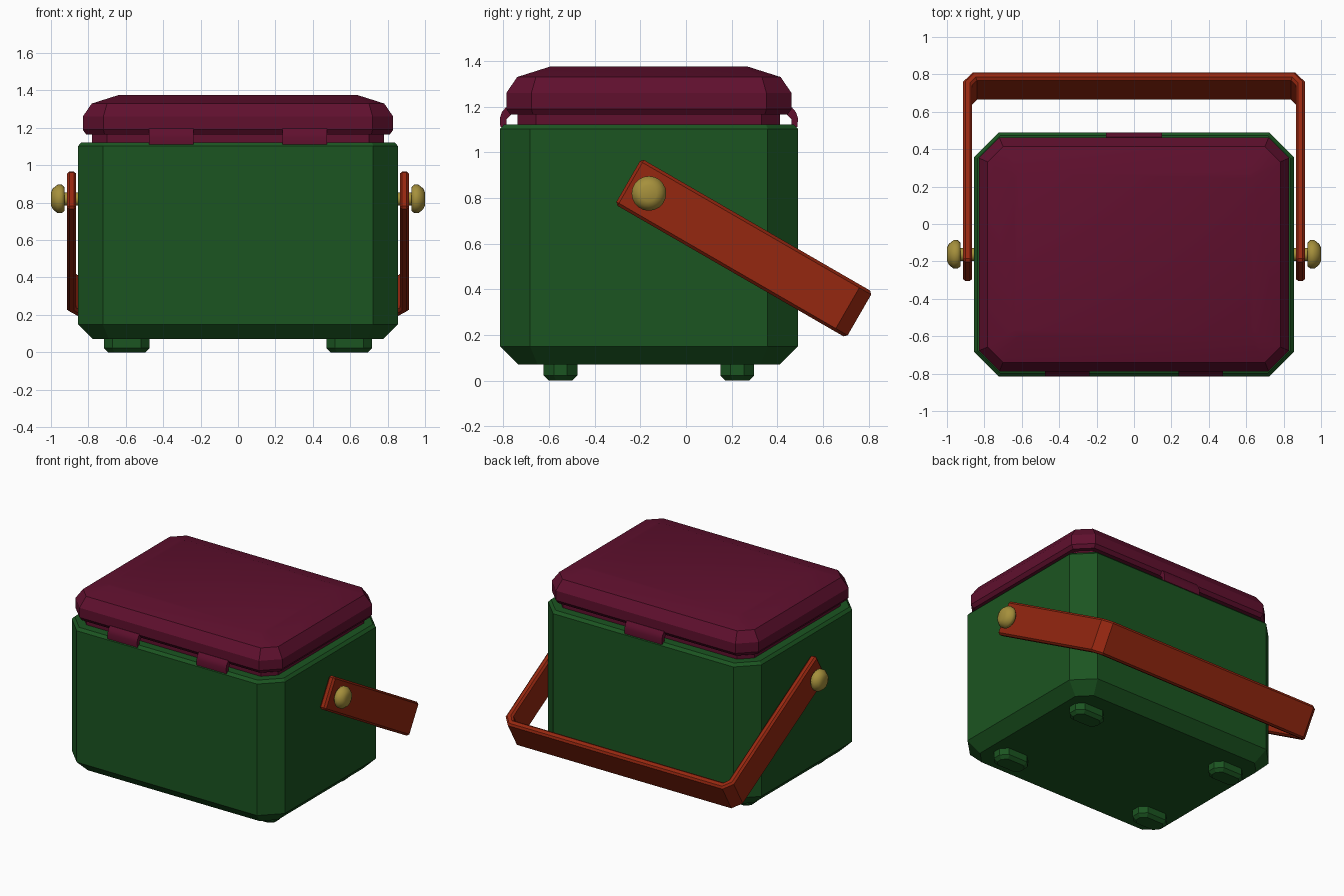
import bpy, bmesh, math
from mathutils import Matrix, Vector

if "Cube" in bpy.data.objects:
    bpy.data.objects.remove(bpy.data.objects["Cube"])

CY = -0.1625  # centre of the box in y


def material(name, rgb):
    m = bpy.data.materials.new(name)
    m.diffuse_color = (*rgb, 1)
    m.use_nodes = True
    m.node_tree.nodes["Principled BSDF"].inputs["Base Color"].default_value = m.diffuse_color
    return m


GREEN = material("green", (0.011, 0.09, 0.015))
MAROON = material("maroon", (0.115, 0.005, 0.027))
ORANGE = material("orange", (0.3, 0.02, 0.005))
GOLD = material("gold", (0.38, 0.28, 0.045))


def finish(name, bm, mat, angle=30):
    bmesh.ops.recalc_face_normals(bm, faces=bm.faces)
    me = bpy.data.meshes.new(name)
    bm.to_mesh(me)
    bm.free()
    ob = bpy.data.objects.new(name, me)
    bpy.context.collection.objects.link(ob)
    me.materials.append(mat)
    bpy.ops.object.select_all(action='DESELECT')
    ob.select_set(True)
    bpy.context.view_layer.objects.active = ob
    bpy.ops.object.shade_smooth_by_angle(angle=math.radians(angle))
    return ob


def loft(name, cx, cy, hx, hy, corner, rings, mat):
    """Stack of chamfered rectangles; rings = (z, inset)."""
    bm = bmesh.new()
    prev = None
    for z, d in rings:
        a, b = hx - d, hy - d
        c = max(corner - d * 0.586, 0.03)
        pts = [(a, c - b), (a, b - c), (a - c, b), (c - a, b),
               (-a, b - c), (-a, c - b), (c - a, -b), (a - c, -b)]
        ring = [bm.verts.new((cx + x, cy + y, z)) for x, y in pts]
        if prev:
            for i in range(8):
                j = (i + 1) % 8
                bm.faces.new((prev[i], prev[j], ring[j], ring[i]))
        else:
            bm.faces.new(ring)
        prev = ring
    bm.faces.new(prev)
    return finish(name, bm, mat)


def prism(bm, pts, offset):
    face = bm.faces.new([bm.verts.new(p) for p in pts])
    ext = bmesh.ops.extrude_face_region(bm, geom=[face])
    verts = [v for v in ext["geom"] if isinstance(v, bmesh.types.BMVert)]
    bmesh.ops.translate(bm, verts=verts, vec=offset)


# Box body
loft("body", 0, CY, 0.855, 0.6525, 0.132,
     [(0.07, 0.08), (0.15, 0), (1.103, 0), (1.123, 0.018)], GREEN)

# Feet
for sx, sn in ((-1, "left"), (1, "right")):
    for sy, yn in ((-1, "front"), (1, "back")):
        loft(f"foot_{yn}_{sn}", sx * 0.595, CY + sy * 0.3875, 0.121, 0.074, 0.045,
             [(0, 0.022), (0.022, 0), (0.1, 0)], GREEN)

# Lid with recessed neck
loft("lid", 0, CY, 0.83, 0.625, 0.11,
     [(1.1, 0.05), (1.165, 0.05), (1.165, 0.018), (1.19, 0), (1.26, 0),
      (1.33, 0.048), (1.375, 0.19)], MAROON)

# Curved latches at the front and hinge at the back
TAB = [(-0.03, 1.2), (0.002, 1.197), (0.02, 1.175), (0.028, 1.15), (0.026, 1.11),
       (0.0, 1.11), (0.0, 1.145), (-0.02, 1.165)]
for name, x, w, s in (("latch_left", -0.357, 0.238, -1), ("latch_right", 0.357, 0.238, -1),
                      ("hinge", 0, 0.3, 1)):
    bm = bmesh.new()
    prism(bm, [(x - w / 2, CY + s * (0.625 + d), z) for d, z in TAB], (w, 0, 0))
    finish(name, bm, MAROON)

# Swing handle: flat U-shaped strap tilted 30 degrees down to the back
half = [(0.865, -0.105), (0.915, -0.105), (0.915, 1.005), (0.86, 1.065)]
inner = [(0.84, 1.015), (0.865, 0.985)]
outline = (half + [(-x, y) for x, y in reversed(half)]
           + [(-x, y) for x, y in reversed(inner)] + inner)
bm = bmesh.new()
prism(bm, [(x, y, -0.116) for x, y in outline], (0, 0, 0.232))
bmesh.ops.recalc_face_normals(bm, faces=bm.faces)
edges = [e for e in bm.edges if e.calc_face_angle(0) > math.radians(60)]
bmesh.ops.bevel(bm, geom=edges, offset=0.013, segments=1, affect='EDGES')
bm.transform(Matrix.Translation((0, CY, 0.82)) @ Matrix.Rotation(math.radians(-30), 4, 'X'))
finish("handle", bm, ORANGE)

# Pivot knobs on short pins
PROFILE = [(0.84, 0), (0.84, 0.035), (0.927, 0.035), (0.927, 0.062), (0.942, 0.076),
           (0.965, 0.076), (0.99, 0.056), (1.0, 0.035), (1.0, 0)]
for s, sn in ((-1, "left"), (1, "right")):
    bm = bmesh.new()
    vs = [bm.verts.new((s * x, CY, 0.82 + r)) for x, r in PROFILE]
    es = [bm.edges.new(p) for p in zip(vs, vs[1:])]
    bmesh.ops.spin(bm, geom=vs + es, cent=(0, CY, 0.82), axis=(1, 0, 0),
                   angle=math.tau, steps=20, use_duplicate=False)
    bmesh.ops.remove_doubles(bm, verts=bm.verts, dist=1e-4)
    finish(f"pivot_knob_{sn}", bm, GOLD, 50)
